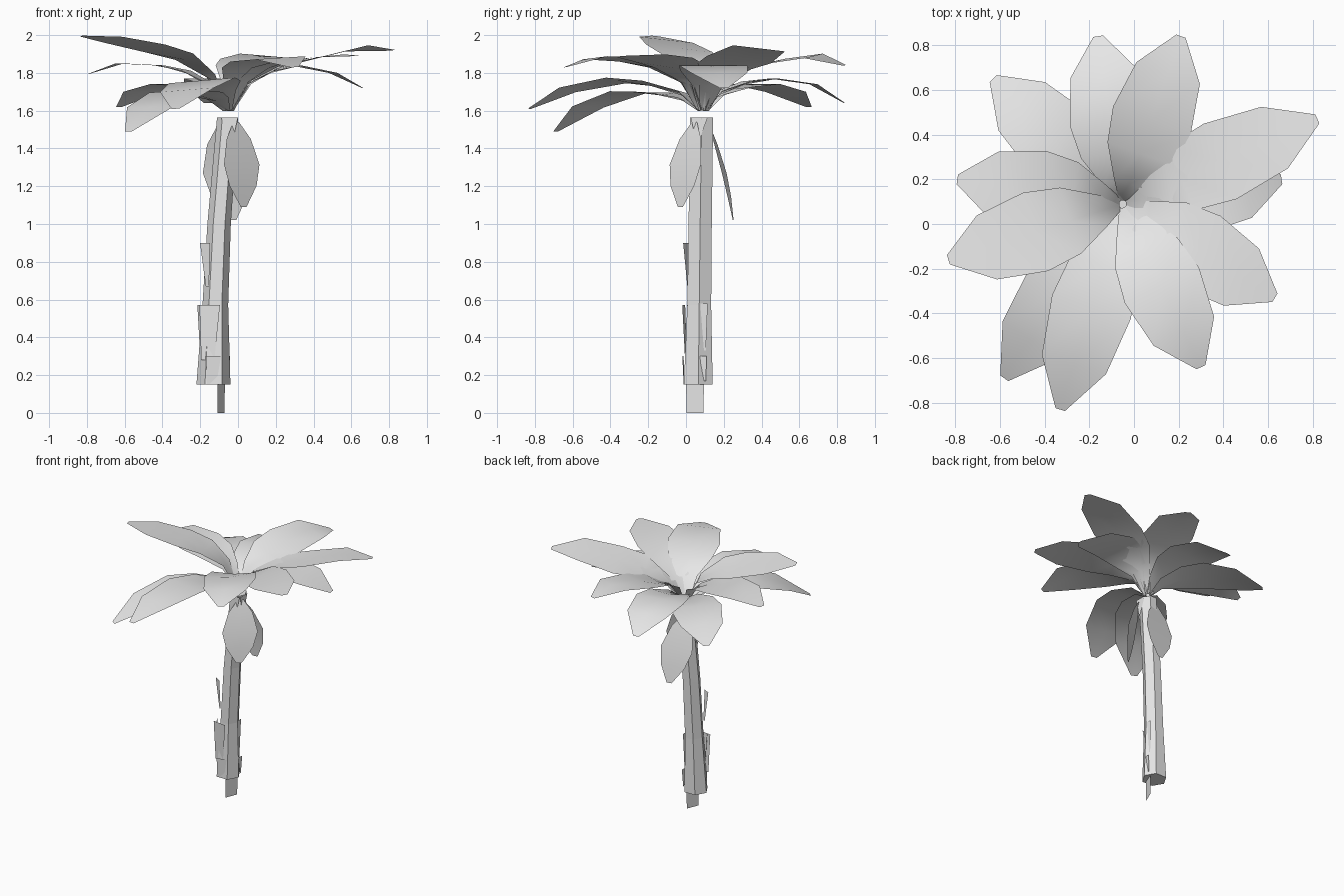
import bpy, bmesh, math
from mathutils import Vector

cube = bpy.data.objects.get("Cube")
if cube:
    bpy.data.objects.remove(cube, do_unlink=True)

grey = bpy.data.materials.new("pale_grey")
grey.use_nodes = True
grey.diffuse_color = (0.8, 0.8, 0.8, 1)
grey.node_tree.nodes["Principled BSDF"].inputs["Base Color"].default_value = (0.8, 0.8, 0.8, 1)


def make_object(name, bm, smooth):
    mesh = bpy.data.meshes.new(name)
    bm.to_mesh(mesh)
    bm.free()
    mesh.materials.append(grey)
    for p in mesh.polygons:
        p.use_smooth = smooth
    obj = bpy.data.objects.new(name, mesh)
    bpy.context.collection.objects.link(obj)


def bridge(bm, rows, closed=False):
    """Join successive rows of vertices with quads."""
    n = len(rows[0])
    for a, b in zip(rows, rows[1:]):
        for i in range(n if closed else n - 1):
            j = (i + 1) % n
            bm.faces.new((a[i], a[j], b[j], b[i]))


def blade(name, spine, widths, side, lift):
    """Leaf: a midrib with a left and right edge; lift gives edge heights (left, right)."""
    bm = bmesh.new()
    rows = []
    for p, w, (lz, rz) in zip(spine, widths, lift):
        left = p + side * w + Vector((0, 0, lz))
        right = p - side * w + Vector((0, 0, rz))
        rows.append([bm.verts.new(v) for v in (left, p, right)])
    bridge(bm, rows)
    make_object(name, bm, True)


# Trunk: tapering, leaning six-sided column (centre, height, x and y radius)
bm = bmesh.new()
rings = []
for x, y, z, rx, ry in ((-0.13, 0.065, 0.15, 0.09, 0.088), (-0.12, 0.07, 0.57, 0.068, 0.073),
                        (-0.1, 0.075, 1.0, 0.062, 0.071), (-0.055, 0.083, 1.565, 0.056, 0.07)):
    rings.append([bm.verts.new((x + rx * math.cos(k * math.pi / 3),
                                y + ry * math.sin(k * math.pi / 3), z)) for k in range(6)])
bridge(bm, rings, closed=True)
bm.faces.new(rings[0][::-1])
bm.faces.new(rings[-1])
make_object("trunk", bm, False)

# Bark flaps: top centre, bottom centre, turn, top width, bottom width
flaps = {
    "upper_bark": ((-0.175, 0.0, 0.9), (-0.162, 0.012, 0.67), -30, 0.06, 0.02),
    "front_bark": ((-0.15, -0.012, 0.57), (-0.16, 0.0, 0.28), -8, 0.11, 0.07),
    "side_bark": ((-0.055, 0.095, 0.58), (-0.06, 0.1, 0.33), 90, 0.04, 0.01),
    "left_bark": ((-0.2, 0.03, 0.57), (-0.19, 0.05, 0.25), 120, 0.06, 0.03),
    "low_side_bark": ((-0.045, 0.09, 0.3), (-0.05, 0.1, 0.17), 80, 0.04, 0.01),
    "low_front_bark": ((-0.13, -0.016, 0.3), (-0.14, -0.01, 0.15), 5, 0.08, 0.05),
    "root_plate": ((-0.087, 0.047, 0.3), (-0.09, 0.048, 0.0), 68, 0.11, 0.095),
    "front_stalk": ((-0.045, 0.02, 1.565), (-0.035, 0.017, 1.43), 0, 0.09, 0.01),
    "side_stalk": ((0.0, 0.07, 1.565), (0.0, 0.06, 1.43), 90, 0.09, 0.01),
}
for name, (top, bottom, turn, wide, narrow) in flaps.items():
    bm = bmesh.new()
    a = math.radians(turn)
    t = Vector((math.cos(a), math.sin(a), 0)) / 2
    top, bottom = Vector(top), Vector(bottom)
    bm.faces.new([bm.verts.new(v) for v in (bottom - t * narrow, bottom + t * narrow,
                                            top + t * wide, top - t * wide)])
    make_object(name, bm, False)

# Crown fronds: tip x, tip y, middle height, outer height, tip height, roll
fronds = [
    (0.82, 0.47, 1.87, 1.93, 1.92, -0.02),
    (0.66, 0.20, 1.84, 1.80, 1.72, 0.0),
    (0.63, -0.33, 1.87, 1.89, 1.89, 0.01),
    (0.30, -0.64, 1.87, 1.88, 1.83, 0.01),
    (-0.33, -0.83, 1.76, 1.71, 1.61, 0.015),
    (-0.58, -0.69, 1.70, 1.62, 1.49, 0.003),
    (-0.83, -0.16, 1.93, 1.975, 1.995, 0.02),
    (-0.79, 0.20, 1.84, 1.85, 1.795, 0.0),
    (-0.63, 0.65, 1.74, 1.70, 1.62, 0.0),
    (-0.16, 0.84, 1.77, 1.74, 1.64, 0.0),
    (0.21, 0.84, 1.86, 1.89, 1.84, 0.015),
]
heart = Vector((-0.05, 0.09, 0))
base_z = 1.6
stations = (0.02, 0.12, 0.3, 0.5, 0.78, 1)
widths = (0.025, 0.075, 0.155, 0.184, 0.15, 0.022)
cup = (0, 0.02, 0.015, 0, 0, 0)
for n, (x, y, mid, outer, tip, roll) in enumerate(fronds):
    out = Vector((x, y, 0)) - heart
    side = Vector((-out.y, out.x, 0)).normalized()
    rise = mid - base_z
    heights = (base_z, base_z + rise * 0.5, base_z + rise * 0.82, mid, outer, tip)
    spine = [heart + out * s + Vector((0, 0, h)) for s, h in zip(stations, heights)]
    lift = [(c + roll * w / 0.185, c - roll * w / 0.185) for c, w in zip(cup, widths)]
    blade(f"frond_{n + 1}", spine, widths, side, lift)

# Two dead leaves hanging beside the trunk
hanging = {
    "hanging_back_leaf": ((-0.09, 0.125, 1.52), (-0.03, 0.25, 1.02), (-1, -0.1, 0)),
    "hanging_side_leaf": ((-0.01, 0.045, 1.54), (0.03, -0.03, 1.09), (0.75, 0.66, 0)),
}
for name, (top, tip, side) in hanging.items():
    top, tip = Vector(top), Vector(tip)
    side = Vector(side).normalized()
    bulge = Vector((side.y, -side.x, 0)) * 0.015
    steps = (0, 0.2, 0.5, 0.75, 1)
    spine = [top.lerp(tip, s) + bulge * math.sin(math.pi * s) for s in steps]
    blade(name, spine, (0.02, 0.085, 0.125, 0.095, 0.02), side, [(0, 0)] * 5)
